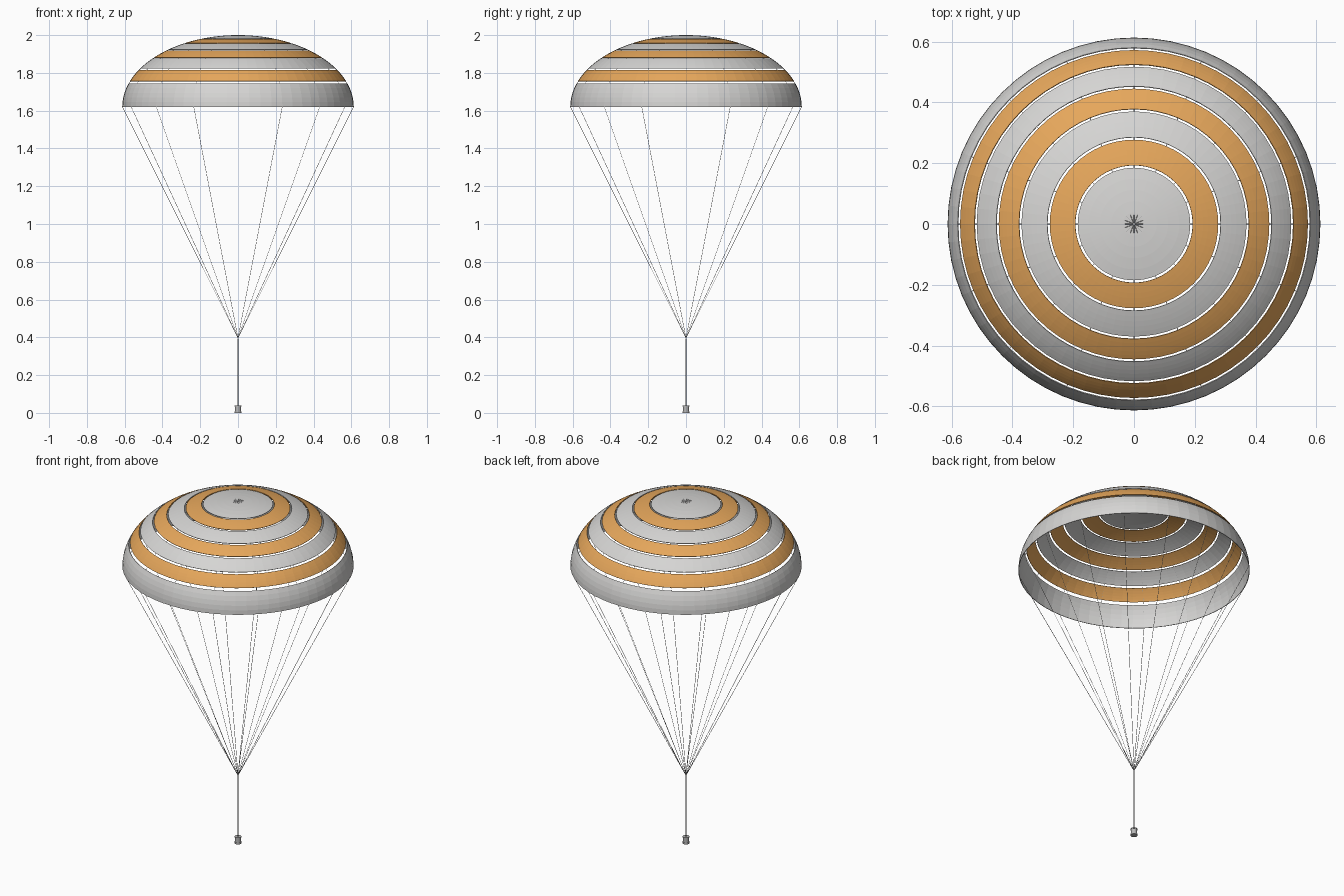
import bpy, bmesh
from math import sin, cos, pi, sqrt, asin

if "Cube" in bpy.data.objects:
    bpy.data.objects.remove(bpy.data.objects["Cube"])

RADIUS, RISE, SKIRT_Z = 0.613, 0.38, 1.62
CONFLUENCE_Z = 0.395
SEGMENTS, LINES = 64, 16
FABRIC = 0.003


def material(name, colour):
    m = bpy.data.materials.new(name)
    m.use_nodes = True
    m.diffuse_color = (*colour, 1)
    m.node_tree.nodes["Principled BSDF"].inputs["Base Color"].default_value = (*colour, 1)
    return m


white = material("white fabric", (0.67, 0.665, 0.655))
orange = material("orange fabric", (0.79, 0.385, 0.105))
cord = material("grey cord", (0.42, 0.42, 0.42))
metal = material("grey metal", (0.48, 0.48, 0.48))


def dome_z(r):
    return SKIRT_Z + RISE * sqrt(max(0, 1 - (r / RADIUS) ** 2))


def lathe(name, profile, mat):
    """Spin (radius, z) points about the vertical axis."""
    bm = bmesh.new()
    rings = [[bm.verts.new((r * cos(2 * pi * k / SEGMENTS), r * sin(2 * pi * k / SEGMENTS), z))
              for k in range(SEGMENTS)] for r, z in profile]
    for upper, lower in zip(rings, rings[1:]):
        for k in range(SEGMENTS):
            n = (k + 1) % SEGMENTS
            bm.faces.new((upper[k], lower[k], lower[n], upper[n]))
    bmesh.ops.remove_doubles(bm, verts=bm.verts, dist=1e-5)
    mesh = bpy.data.meshes.new(name)
    bm.to_mesh(mesh)
    bm.free()
    mesh.materials.append(mat)
    obj = bpy.data.objects.new(name, mesh)
    bpy.context.collection.objects.link(obj)
    return obj


def cords(name, paths, radius):
    curve = bpy.data.curves.new(name, "CURVE")
    curve.dimensions = "3D"
    curve.bevel_depth = radius
    curve.bevel_resolution = 0
    curve.use_fill_caps = True
    for path in paths:
        spline = curve.splines.new("POLY")
        spline.points.add(len(path) - 1)
        for point, co in zip(spline.points, path):
            point.co = (*co, 1)
    curve.materials.append(cord)
    obj = bpy.data.objects.new(name, curve)
    bpy.context.collection.objects.link(obj)


# Canopy: closed crown, then alternating rings with open slots between
bands = [("crown", 0, 0.185), ("upper_orange_ring", 0.193, 0.277),
         ("upper_white_ring", 0.285, 0.370), ("middle_orange_ring", 0.378, 0.445),
         ("lower_white_ring", 0.453, 0.517), ("lower_orange_ring", 0.525, 0.572),
         ("skirt", 0.580, RADIUS)]
for i, (name, inner, outer) in enumerate(bands):
    a, b = asin(inner / RADIUS), asin(outer / RADIUS)
    steps = 5
    radii = [RADIUS * sin(a + (b - a) * s / steps) for s in range(steps + 1)]
    band = lathe(name, [(r, dome_z(r)) for r in radii], orange if i % 2 else white)
    solid = band.modifiers.new("fabric_thickness", "SOLIDIFY")
    solid.thickness = FABRIC
    solid.offset = -1

# Lines run inside the fabric, surface where they gather at the apex,
# and drop from the skirt to the confluence
paths = []
for k in range(LINES):
    t = 2 * pi * k / LINES
    path = [(0, 0, dome_z(0)), (0.025 * cos(t), 0.025 * sin(t), dome_z(0.025))]
    for s in range(2, 49):
        r = RADIUS * sin(pi / 2 * s / 48)
        path.append((0.997 * r * cos(t), 0.997 * r * sin(t), dome_z(r) - FABRIC / 2))
    paths.append(path + [(0, 0, CONFLUENCE_Z)])
cords("suspension_lines", paths, 0.0011)
cords("riser", [[(0, 0, CONFLUENCE_Z), (0, 0, 0.035)]], 0.003)

# Payload: small canister with a lid and base flange
lathe("payload", [(0, 0.04), (0.018, 0.04), (0.018, 0.034), (0.016, 0.034),
                  (0.016, 0.008), (0.019, 0.008), (0.019, 0), (0, 0)], metal)
